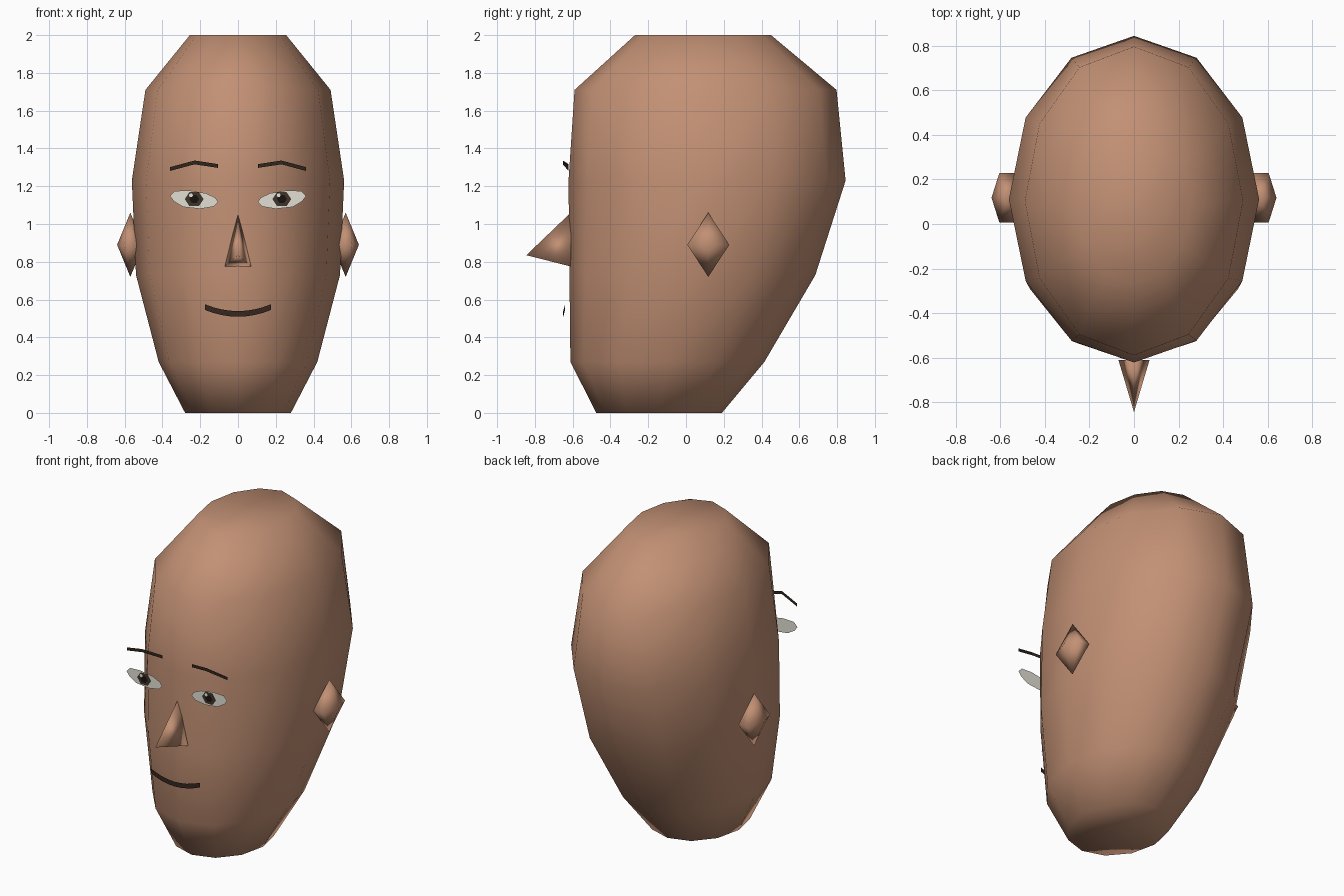
import bpy
import math

cube = bpy.data.objects.get("Cube")
if cube:
    bpy.data.objects.remove(cube, do_unlink=True)


def material(name, rgb):
    m = bpy.data.materials.new(name)
    m.use_nodes = True
    m.diffuse_color = (*rgb, 1)
    m.node_tree.nodes["Principled BSDF"].inputs["Base Color"].default_value = (*rgb, 1)
    return m


skin = material("skin", (0.54, 0.28, 0.175))
white = material("eye_white", (0.76, 0.74, 0.66))
brown = material("iris_brown", (0.05, 0.033, 0.02))
black = material("pupil_black", (0.008, 0.007, 0.006))
hair = material("brow_brown", (0.03, 0.019, 0.012))
lip = material("lip_brown", (0.035, 0.02, 0.014))
shine = material("eye_shine", (0.9, 0.9, 0.88))


def build(name, verts, faces, mat, smooth=False):
    mesh = bpy.data.meshes.new(name)
    mesh.from_pydata(verts, [], faces)
    mesh.materials.append(mat)
    mesh.polygons.foreach_set("use_smooth", [smooth] * len(faces))
    mesh.update()
    ob = bpy.data.objects.new(name, mesh)
    bpy.context.collection.objects.link(ob)
    return ob


def plate(name, outline, y, mat):
    """Flat face in the xz plane, turned to the front."""
    area = sum(a[0] * b[1] - b[0] * a[1] for a, b in zip(outline, outline[1:] + outline[:1]))
    if area < 0:
        outline = outline[::-1]
    return build(name, [(x, y, z) for x, z in outline], [range(len(outline))], mat)


def disc(name, x, z, rx, rz, n, y, mat):
    turn = [2 * math.pi * i / n for i in range(n)]
    plate(name, [(x + rx * math.cos(a), z + rz * math.sin(a)) for a in turn], y, mat)


def ribbon(name, path, half, mat):
    """Upright strip along a path of (x, y, z) points."""
    path = sorted(path)
    n = len(path)
    verts = [(x, y, z - half) for x, y, z in path] + [(x, y, z + half) for x, y, z in path]
    build(name, verts, [(i, i + 1, n + i + 1, n + i) for i in range(n - 1)], mat)


# Head: twelve-sided rings (height, half width, front, back) with flat caps
rings = [(0, 0.28, -0.475, 0.19), (0.27, 0.42, -0.612, 0.415), (0.73, 0.54, -0.617, 0.685),
         (1.23, 0.562, -0.622, 0.845), (1.71, 0.49, -0.59, 0.797), (2, 0.255, -0.27, 0.45)]
N = 12
verts = []
for z, rx, front, back in rings:
    for i in range(N):
        a = 2 * math.pi * i / N
        verts.append((rx * math.cos(a), (front + back) / 2 + (back - front) / 2 * math.sin(a), z))
faces = [(r * N + i, r * N + (i + 1) % N, (r + 1) * N + (i + 1) % N, (r + 1) * N + i)
         for r in range(len(rings) - 1) for i in range(N)]
faces += [range(N - 1, -1, -1), range(len(verts) - N, len(verts))]
build("head", verts, faces, skin, True)

# Nose: three-sided pyramid
build("nose", [(0, -0.61, 1.06), (-0.07, -0.61, 0.775), (0.07, -0.61, 0.775), (0, -0.845, 0.835)],
      [(0, 1, 3), (1, 2, 3), (2, 0, 3), (0, 2, 1)], skin, True)

# Half outline of the eye, from the inner corner round to the outer one
eye = [(0.105, 1.115), (0.13, 1.092), (0.2, 1.08), (0.29, 1.09), (0.34, 1.12),
       (0.36, 1.148), (0.335, 1.175), (0.26, 1.178), (0.17, 1.163), (0.12, 1.14)]

for side, s in (("left", 1), ("right", -1)):
    # Ear: six-sided double pyramid
    ring = [(s * 0.57 + 0.07 * math.cos(k * math.pi / 3), 0.118 + 0.128 * math.sin(k * math.pi / 3), 0.89)
            for k in range(6)]
    tips = [(s * 0.57, 0.118, 0.72), (s * 0.57, 0.118, 1.06)]
    build(side + "_ear", ring + tips,
          [f for k in range(6) for f in ((k, (k + 1) % 6, 7), ((k + 1) % 6, k, 6))], skin, True)
    # Eye layers
    plate(side + "_eye_white", [(s * x, z) for x, z in eye], -0.624, white)
    disc(side + "_iris", s * 0.232, 1.132, 0.05, 0.043, 6, -0.628, brown)
    disc(side + "_pupil", s * 0.232, 1.132, 0.026, 0.024, 6, -0.631, black)
    disc(side + "_eye_shine", s * 0.232 - 0.017, 1.152, 0.011, 0.011, 6, -0.634, shine)
    # Brow
    ribbon(side + "_brow", [(s * 0.105, -0.622, 1.307), (s * 0.23, -0.652, 1.326),
                            (s * 0.36, -0.622, 1.291)], 0.01, hair)

# Mouth: smiling strip
mouth = []
for i in range(9):
    t = i / 4 - 1
    mouth.append((0.175 * t, -0.65 + 0.01 * t * t, 0.524 + 0.036 * t * t))
ribbon("mouth", mouth, 0.015, lip)
